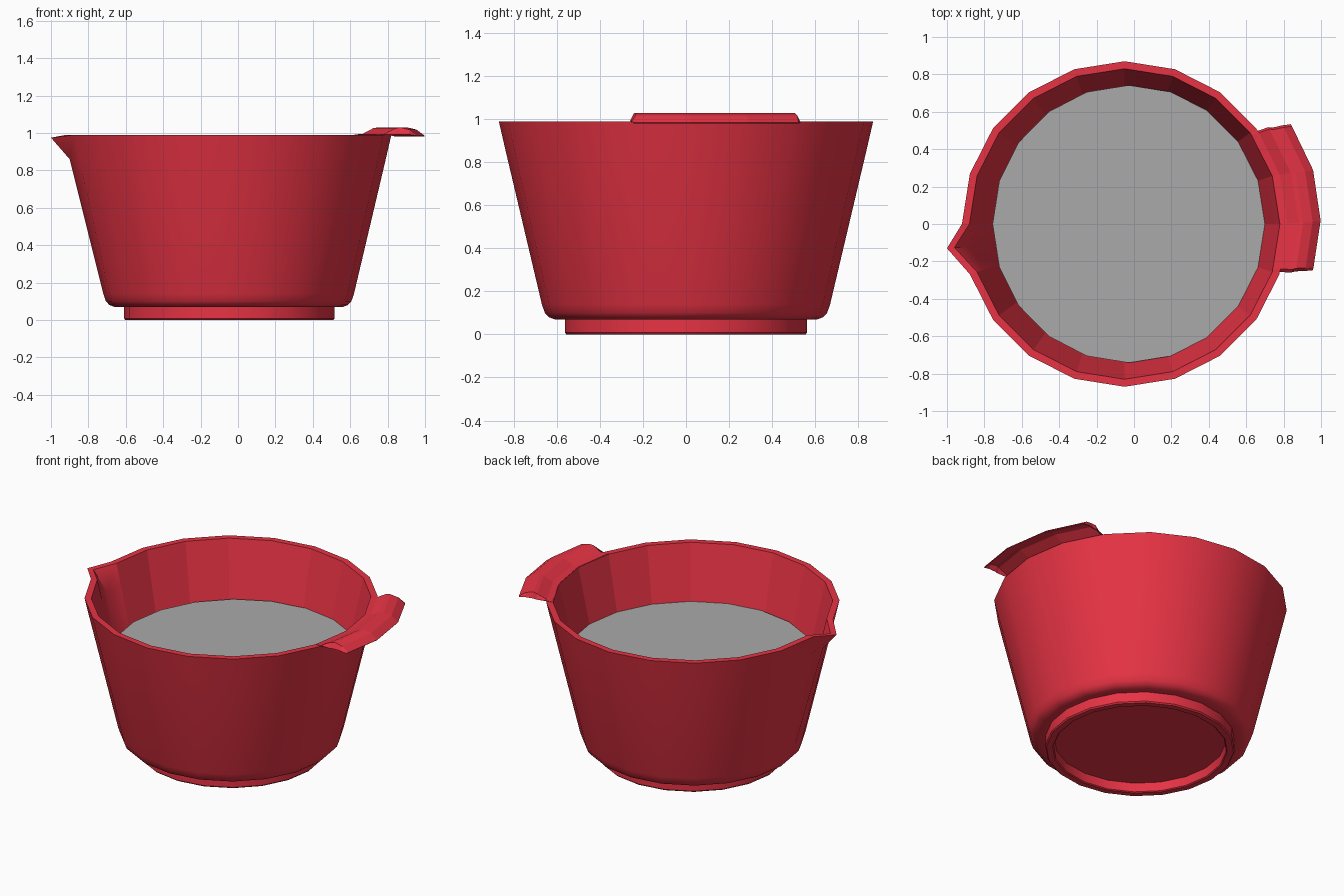
import bpy
from math import radians, cos, sin

if "Cube" in bpy.data.objects:
    bpy.data.objects.remove(bpy.data.objects["Cube"])

CX = -0.05          # bowl axis
SIDES = 20


def material(name, rgb):
    m = bpy.data.materials.new(name)
    m.diffuse_color = (*rgb, 1)
    m.use_nodes = True
    m.node_tree.nodes["Principled BSDF"].inputs["Base Color"].default_value = m.diffuse_color
    return m


red = material("red_plastic", (0.8, 0.033, 0.058))
grey = material("grey_contents", (0.4, 0.4, 0.4))


def make(name, verts, faces, mat):
    mesh = bpy.data.meshes.new(name)
    mesh.from_pydata(verts, [], faces)
    obj = bpy.data.objects.new(name, mesh)
    bpy.context.collection.objects.link(obj)
    mesh.materials.append(mat)
    return obj


def smooth(obj, angle):
    bpy.ops.object.select_all(action='DESELECT')
    obj.select_set(True)
    bpy.context.view_layer.objects.active = obj
    bpy.ops.object.shade_smooth_by_angle(angle=radians(angle))


# Bowl: one lathe profile from the recessed underside, over the rim, to the inner floor
profile = [(0.51, 0.062), (0.513, 0.005), (0.52, 0), (0.556, 0), (0.563, 0.008),
           (0.563, 0.07), (0.61, 0.07), (0.637, 0.08), (0.656, 0.1), (0.67, 0.14),
           (0.84, 0.86), (0.87, 0.99), (0.83, 0.99), (0.80, 0.86),
           (0.635, 0.14), (0.58, 0.105)]
RIM = 11
# columns: 20 corners plus one mid-facet column that forms the pouring spout
columns = [(18 * i, 1.0) for i in range(SIDES)]
columns.insert(11, (189, cos(radians(9))))
spout = {10: (-0.90, -0.132, 0.86), 11: (-1.0, -0.13, 0.975),
         12: (-0.96, -0.125, 0.975), 13: (-0.865, -0.128, 0.86)}
n = len(columns)
verts = []
for k, (r, z) in enumerate(profile):
    cx = CX + (0.004 if k < 6 else 0)      # foot ring sits slightly off axis
    for a, f in columns:
        if a == 189 and k in spout:
            verts.append(spout[k])
        else:
            verts.append((cx + r * f * cos(radians(a)), r * f * sin(radians(a)), z))
faces = [(k * n + i, k * n + (i + 1) % n, (k + 1) * n + (i + 1) % n, (k + 1) * n + i)
         for k in range(len(profile) - 1) for i in range(n)]
faces.append(tuple(reversed(range(n))))                            # underside
faces.append(tuple((len(profile) - 1) * n + i for i in range(n)))  # floor
bowl = make("bowl", verts, faces, red)
smooth(bowl, 30)
for p in bowl.data.polygons:          # inside and rim are faceted, spout stays smooth
    if p.index >= RIM * n and p.index % n not in (10, 11):
        p.use_smooth = False

# Handle: faceted grip along the rim, ends turned down
rows = [(0.832, 0.992), (0.87, 0.996), (0.93, 1.026), (0.955, 1.03),
        (1.005, 1.018), (1.048, 0.985)]
inner_angles = [-18, -16.8, 0, 18, 35.2, 36]
outer_angles = [-13.8, -12.9, 1, 16, 30.3, 31]
m = len(inner_angles)
verts = []
for k, (r, z) in enumerate(rows):
    t = k / (len(rows) - 1)
    for i in range(m):
        a = radians(inner_angles[i] * (1 - t) + outer_angles[i] * t)
        end = i in (0, m - 1)
        rr = r - (0.012 * t if i not in (2, 3) else 0)
        verts.append((CX + rr * cos(a), rr * sin(a), min(z, 0.993) if end else z))
faces = [(k * m + i, (k + 1) * m + i, (k + 1) * m + i + 1, k * m + i + 1)
         for k in range(len(rows) - 1) for i in range(m - 1)]
handle = make("handle", verts, faces, red)
mod = handle.modifiers.new("thickness", 'SOLIDIFY')
mod.thickness = 0.005
mod.offset = -1

# Contents: flat grey surface inside the bowl
verts = [(-0.027 + 0.729 * cos(radians(18 * i)), 0.742 * sin(radians(18 * i)), 0.64)
         for i in range(SIDES)]
make("contents_surface", verts, [tuple(range(SIDES))], grey)
